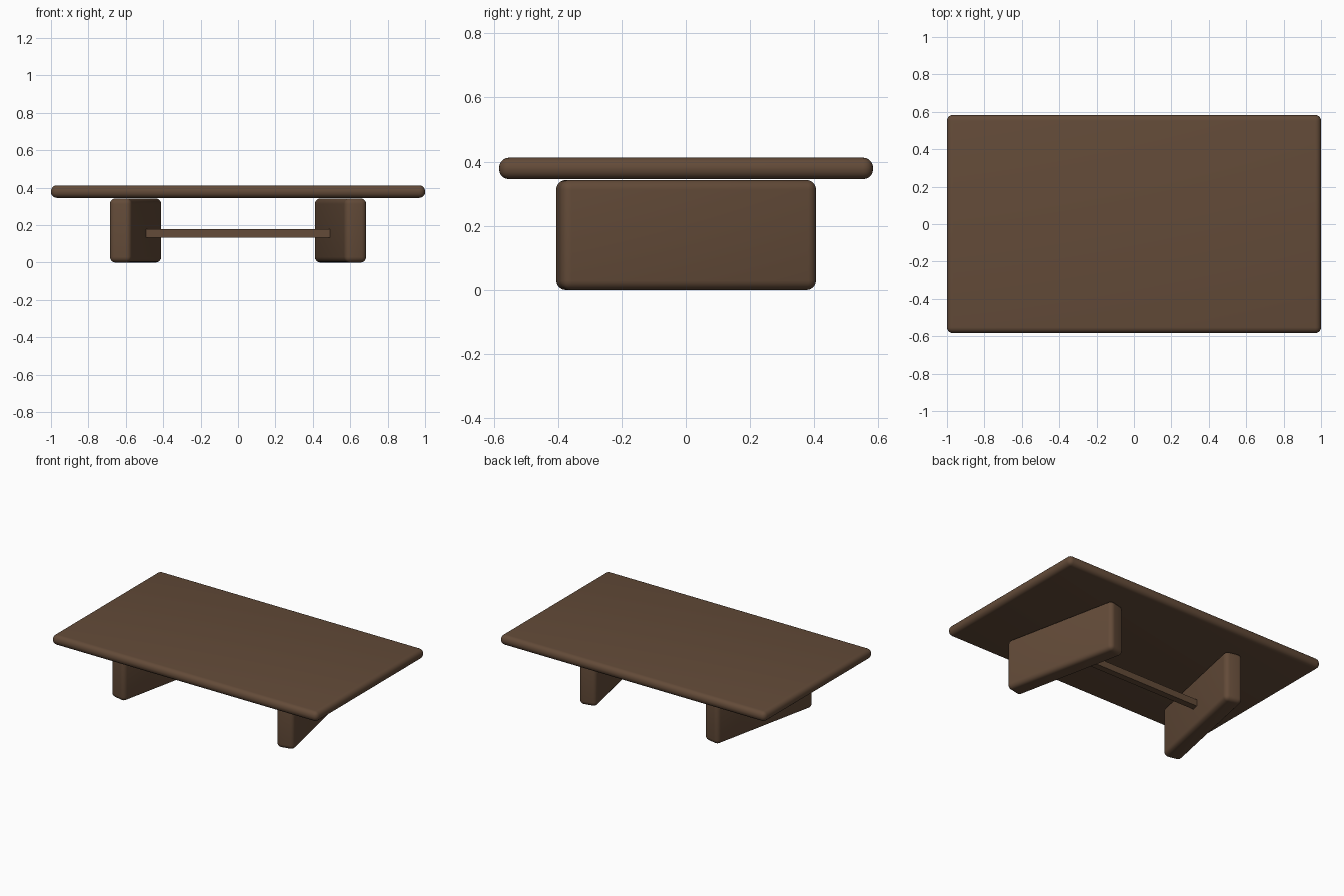
import bpy
import math

cube = bpy.data.objects.get("Cube")
if cube:
    bpy.data.objects.remove(cube, do_unlink=True)

wood = bpy.data.materials.new("dark brown wood")
wood.use_nodes = True
colour = (0.125, 0.07, 0.04, 1)
wood.diffuse_color = colour
wood.node_tree.nodes["Principled BSDF"].inputs["Base Color"].default_value = colour


def rounded_box(name, size, centre, radius=0, angle=0):
    """Box with softly rounded edges, turned about the vertical axis."""
    bpy.ops.mesh.primitive_cube_add(size=1, location=centre)
    obj = bpy.context.object
    obj.name = name
    obj.scale = size
    bpy.ops.object.transform_apply(location=False, rotation=False, scale=True)
    obj.rotation_euler.z = angle
    obj.data.materials.append(wood)
    if radius:
        bevel = obj.modifiers.new("rounded edges", "BEVEL")
        bevel.width = radius
        bevel.segments = 5
        bpy.ops.object.modifier_apply(modifier=bevel.name)
        bpy.ops.object.shade_smooth_by_angle(angle=math.radians(35))
    return obj


# Table top with a fully rounded rim
rounded_box("table_top", (2, 1.166, 0.067), (0, 0, 0.379), 0.031)

# Slab legs, closer together at the back
for side, name in ((1, "left_leg"), (-1, "right_leg")):
    rounded_box(name, (0.12, 0.815, 0.343), (side * 0.548, 0, 0.1715),
                0.03, side * math.radians(11.9))

# Stretcher bar between the legs
rounded_box("stretcher_bar", (1, 0.045, 0.045), (0, 0, 0.157))
